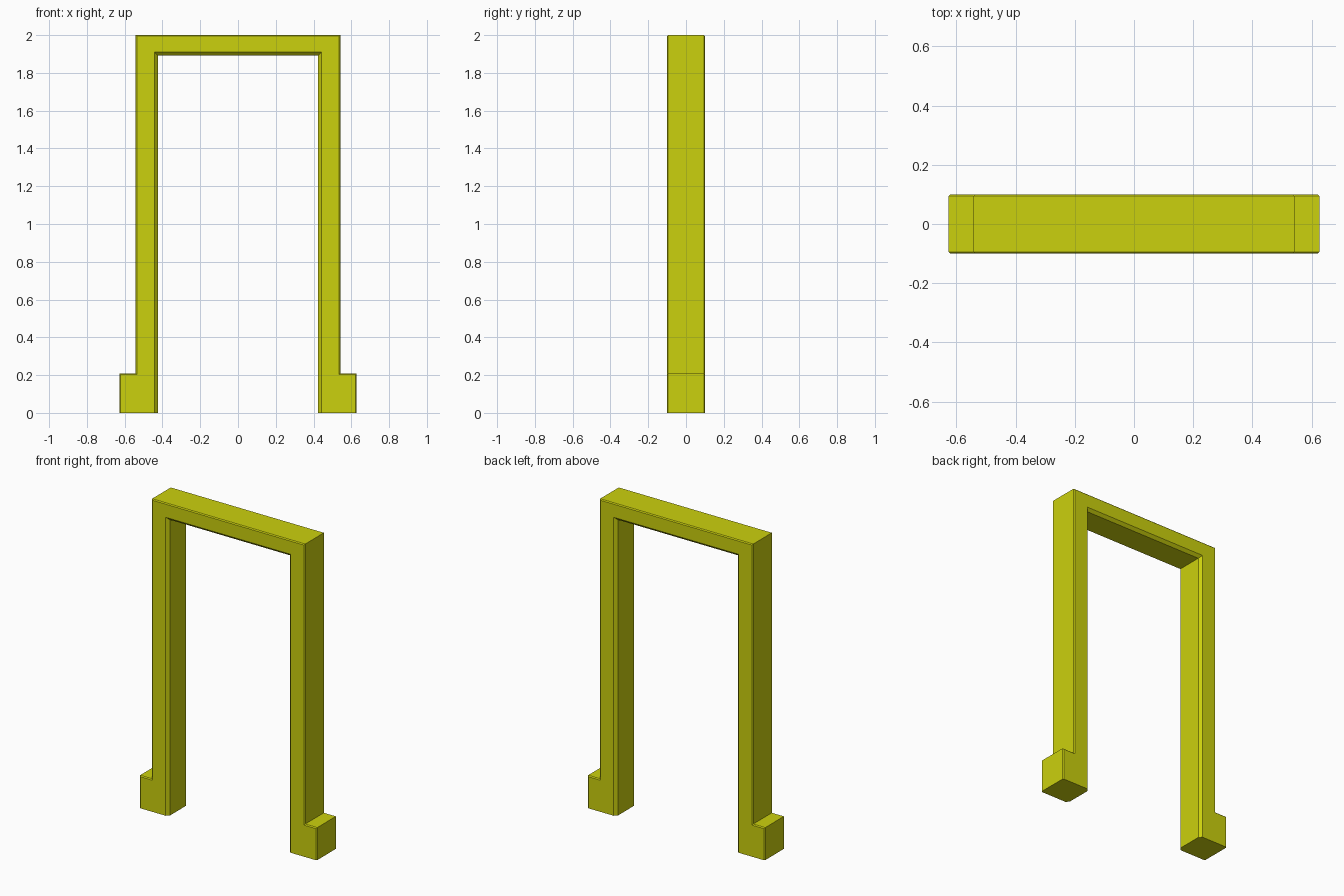
import bpy
import bmesh

cube = bpy.data.objects.get("Cube")
if cube:
    bpy.data.objects.remove(cube, do_unlink=True)

# Main dimensions
FOOT_X, LEG_X, INNER_X = 0.627, 0.542, 0.424
FOOT_Z, TOP_Z, INNER_Z = 0.208, 2.0, 1.892
HALF_DEPTH = 0.1
OUTER_BEVEL, INNER_BEVEL = 0.006, 0.018

# Paint
paint = bpy.data.materials.new("yellow_green_paint")
paint.use_nodes = True
colour = (0.6, 0.635, 0.004, 1.0)
paint.diffuse_color = colour
paint.node_tree.nodes["Principled BSDF"].inputs["Base Color"].default_value = colour


def gate_outline(outer, inner):
    """Closed gate outline, pulled in by the two bevel amounts."""
    half = [
        (INNER_X + inner, INNER_Z + inner),
        (INNER_X + inner, 0),
        (FOOT_X - outer, 0),
        (FOOT_X - outer, FOOT_Z - outer),
        (LEG_X - outer, FOOT_Z - outer),
        (LEG_X - outer, TOP_Z - outer),
    ]
    return half + [(-x, z) for x, z in reversed(half)]


def make_frame(name):
    # Depth sections: narrow bevel outside, wide bevel around the opening
    front = [
        (-HALF_DEPTH, OUTER_BEVEL, INNER_BEVEL),
        (OUTER_BEVEL - HALF_DEPTH, 0, INNER_BEVEL - OUTER_BEVEL),
        (INNER_BEVEL - HALF_DEPTH, 0, 0),
    ]
    sections = front + [(-y, o, i) for y, o, i in reversed(front)]
    bm = bmesh.new()
    rings = [[bm.verts.new((x, y, z)) for x, z in gate_outline(o, i)]
             for y, o, i in sections]
    for a, b in zip(rings, rings[1:]):
        for k in range(len(a)):
            n = (k + 1) % len(a)
            bm.faces.new((a[k], a[n], b[n], b[k]))
    bm.faces.new(rings[0])
    bm.faces.new(rings[-1])
    bmesh.ops.recalc_face_normals(bm, faces=bm.faces[:])
    mesh = bpy.data.meshes.new(name)
    bm.to_mesh(mesh)
    bm.free()
    mesh.materials.append(paint)
    obj = bpy.data.objects.new(name, mesh)
    bpy.context.collection.objects.link(obj)
    return obj


# Gate frame with stepped feet
make_frame("door_frame")
